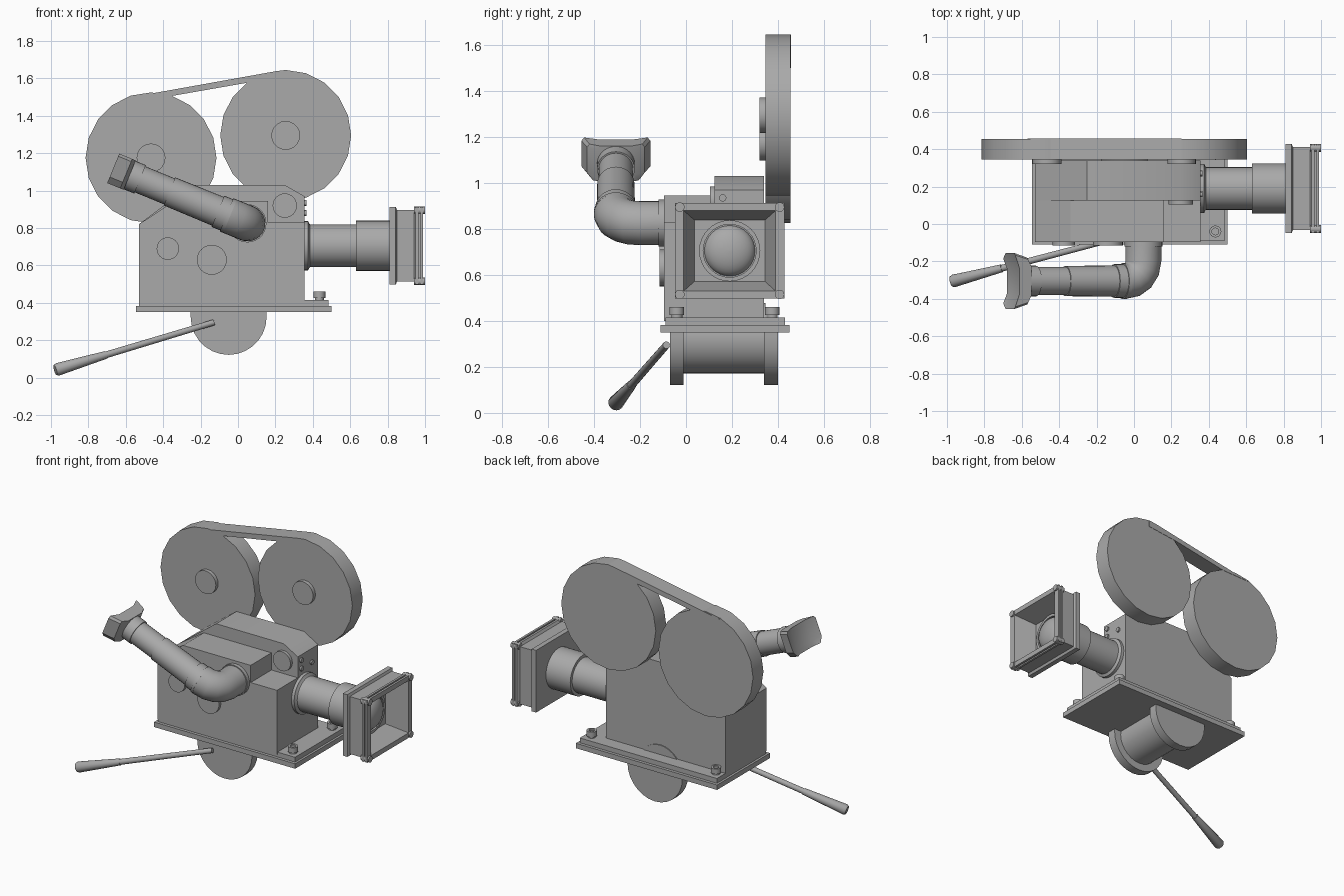
import bpy, bmesh
from math import sin, cos, pi, radians
from mathutils import Vector

cube = bpy.data.objects.get("Cube")
if cube:
    bpy.data.objects.remove(cube, do_unlink=True)

grey = bpy.data.materials.new("plain grey")
grey.use_nodes = True
grey.diffuse_color = (0.4, 0.4, 0.4, 1)
grey.node_tree.nodes["Principled BSDF"].inputs["Base Color"].default_value = (0.4, 0.4, 0.4, 1)


def loft(name, rings):
    """Skin a list of equal-sized vertex rings and cap both ends."""
    bm = bmesh.new()
    loops = [[bm.verts.new(p) for p in ring] for ring in rings]
    n = len(loops[0])
    for a, b in zip(loops, loops[1:]):
        for i in range(n):
            j = (i + 1) % n
            bm.faces.new((a[i], a[j], b[j], b[i]))
    bm.faces.new(loops[0])
    bm.faces.new(loops[-1])
    bmesh.ops.recalc_face_normals(bm, faces=bm.faces)
    mesh = bpy.data.meshes.new(name)
    bm.to_mesh(mesh)
    bm.free()
    mesh.materials.append(grey)
    ob = bpy.data.objects.new(name, mesh)
    bpy.context.collection.objects.link(ob)
    bpy.ops.object.select_all(action='DESELECT')
    ob.select_set(True)
    bpy.context.view_layer.objects.active = ob
    bpy.ops.object.shade_smooth_by_angle(angle=radians(30))
    return ob


def turned(name, start, direction, profile, n=24):
    """Round part: profile is (distance along the axis, radius)."""
    start, d = Vector(start), Vector(direction).normalized()
    u = d.cross(Vector((0, 0, 1)))
    u = u.normalized() if u.length > 0.01 else Vector((1, 0, 0))
    v = d.cross(u)
    return loft(name, [[start + d * s + (u * cos(2 * pi * i / n) + v * sin(2 * pi * i / n)) * r
                        for i in range(n)] for s, r in profile])


def prism(name, outline, y0, y1):
    """Extrude an (x, z) outline along y."""
    return loft(name, [[Vector((x, y, z)) for x, z in outline] for y in (y0, y1)])


def box(name, x0, x1, y0, y1, z0, z1):
    return prism(name, [(x0, z0), (x1, z0), (x1, z1), (x0, z1)], y0, y1)


# Base plate, two layers, with thumb screws
box("base_plate", -0.545, 0.5, -0.11, 0.45, 0.35, 0.383)
box("base_step", -0.53, 0.485, -0.09, 0.43, 0.383, 0.415)
for i, (x, y) in enumerate([(0.435, -0.04), (0.435, 0.375), (-0.485, 0.375)]):
    turned(f"base_screw_{i}", (x, y, 0.41), (0, 0, 1),
           [(0, 0.024), (0.015, 0.024), (0.015, 0.032), (0.05, 0.032), (0.05, 0.018), (0.04, 0.018)], 16)

# Camera body: front block with a notch, taller rear block
prism("body_front", [(-0.53, 0.4), (0.355, 0.4), (0.355, 0.83), (0.16, 0.83),
                     (0.16, 0.945), (-0.34, 0.945), (-0.53, 0.82)], -0.095, 0.125)
prism("body_rear", [(-0.53, 0.4), (0.355, 0.4), (0.355, 0.97), (0.25, 1.03),
                    (-0.25, 1.03), (-0.53, 0.82)], 0.125, 0.34)

# Round covers on the front faces
for name, x, y, z, r in [("small_dial", -0.375, -0.095, 0.69, 0.06),
                         ("large_dial", -0.14, -0.095, 0.63, 0.08),
                         ("notch_dial", 0.25, 0.125, 0.92, 0.065)]:
    turned(name, (x, y, z), (0, -1, 0), [(-0.01, r), (0.02, r)])
for i, (y, z) in enumerate([(0.16, 0.88), (0.27, 0.88), (0.16, 0.935)]):
    turned(f"face_screw_{i}", (0.35, y, z), (1, 0, 0), [(0, 0.016), (0.016, 0.016)], 12)

# Film magazines with hubs
for side, x, z in [("right", -0.465, 1.175), ("left", 0.255, 1.295)]:
    turned(f"{side}_magazine", (x, 0.345, z), (0, 1, 0), [(0, 0.35), (0.11, 0.35)], 20)
    turned(f"{side}_hub", (x, 0.35, z), (0, -1, 0), [(0, 0.077), (0.03, 0.077)], 20)
prism("magazine_bridge", [(-0.57, 1.5), (-0.36, 1.505), (0.04, 1.575), (0.255, 1.6),
                          (0.255, 1.645), (0.2, 1.638)], 0.345, 0.457)

# Mounting drum with half-round flanges
turned("mount_drum", (-0.05, -0.03, 0.325), (0, 1, 0), [(0, 0.153), (0.376, 0.153)], 28)
half = [(-0.05 - 0.203 * cos(pi * i / 14), 0.325 - 0.203 * sin(pi * i / 14)) for i in range(15)]
half = [(-0.253, 0.355)] + half + [(0.153, 0.355)]
prism("front_flange", half, -0.07, -0.01)
prism("rear_flange", half, 0.34, 0.4)

# Pan handle
tip, root = Vector((-0.978, -0.308, 0.04)), Vector((-0.13, -0.085, 0.295))
turned("pan_handle", root, tip - root,
       [(0, 0.016), (0.62, 0.018), (0.62, 0.021), (0.9, 0.034), (0.912, 0.028)], 16)

# Lens barrel and glass
LENS_Y, LENS_Z = 0.19, 0.705
turned("lens_barrel", (0.35, LENS_Y, LENS_Z), (1, 0, 0),
       [(0, 0.132), (0.025, 0.132), (0.03, 0.12), (0.035, 0.114), (0.28, 0.114),
        (0.28, 0.134), (0.46, 0.134)], 32)
turned("lens_ring", (0.83, LENS_Y, LENS_Z), (1, 0, 0),
       [(0, 0.133), (0.035, 0.133), (0.035, 0.115), (0.02, 0.115)], 32)
turned("lens_glass", (0.845, LENS_Y, LENS_Z), (1, 0, 0),
       [(0.06 * sin(a * pi / 16), 0.11 * cos(a * pi / 16) + 0.001) for a in range(9)], 32)

# Square lens hood with a sloped opening
hood = [(0.81, 0.238, 0.208), (0.843, 0.238, 0.208), (0.85, 0.222, 0.192), (0.94, 0.222, 0.192),
        (0.95, 0.238, 0.208), (0.965, 0.238, 0.208), (0.965, 0.228, 0.198), (0.975, 0.228, 0.198),
        (0.975, 0.238, 0.208), (0.99, 0.238, 0.208), (0.99, 0.2, 0.175), (0.85, 0.153, 0.133)]
corners = [(-1, -1), (1, -1), (1, 1), (-1, 1)]
loft("lens_hood", [[Vector((x, LENS_Y + a * hy, LENS_Z + b * hz)) for a, b in corners]
                   for x, hy, hz in hood])
for i, (a, b) in enumerate(corners):
    turned(f"hood_bolt_{i}", (0.94, LENS_Y + a * 0.217, LENS_Z + b * 0.19), (1, 0, 0),
           [(0, 0.021), (0.06, 0.021)], 14)

# Viewfinder: elbow swept through a quarter turn, then a stepped tube
TILT = radians(22.3)
along = Vector((-cos(TILT), 0, sin(TILT)))
across = Vector((sin(TILT), 0, cos(TILT)))
out = Vector((0, -1, 0))
origin = Vector((0.05, -0.305, 0.825))
bend = 0.105
path = [(origin - out * 0.215, out)]
for i in range(5):
    a = i * pi / 8
    path.append((origin - out * bend + along * bend + out * bend * sin(a) - along * bend * cos(a),
                 out * cos(a) + along * sin(a)))
elbow = []
for centre, d in path:
    side = d.cross(across)
    elbow.append([centre + (side * cos(i * pi / 14) + across * sin(i * pi / 14)) * 0.096
                  for i in range(28)])
loft("finder_elbow", elbow)
turned("finder_collar", origin - out * 0.215, out, [(0, 0.102), (0.03, 0.102)], 28)
turned("finder_tube", origin, along,
       [(0.1, 0.096), (0.12, 0.096), (0.12, 0.09), (0.17, 0.09), (0.17, 0.083), (0.45, 0.081),
        (0.45, 0.075), (0.62, 0.075), (0.62, 0.082), (0.69, 0.082)], 28)

# Flared eyecup, curved to the face
cup = [(0, -0.08), (0.02, -0.125), (0.095, -0.15), (0.072, -0.08),
       (0.072, 0.08), (0.095, 0.15), (0.02, 0.125), (0, 0.08)]
base = origin + along * 0.68
eyecup = loft("eyecup", [[base + along * t + Vector((0, y * w, 0)) + across * h for t, y in cup]
                         for h, w in [(-0.085, 0.8), (-0.05, 1), (0.07, 1), (0.085, 0.92)]])
